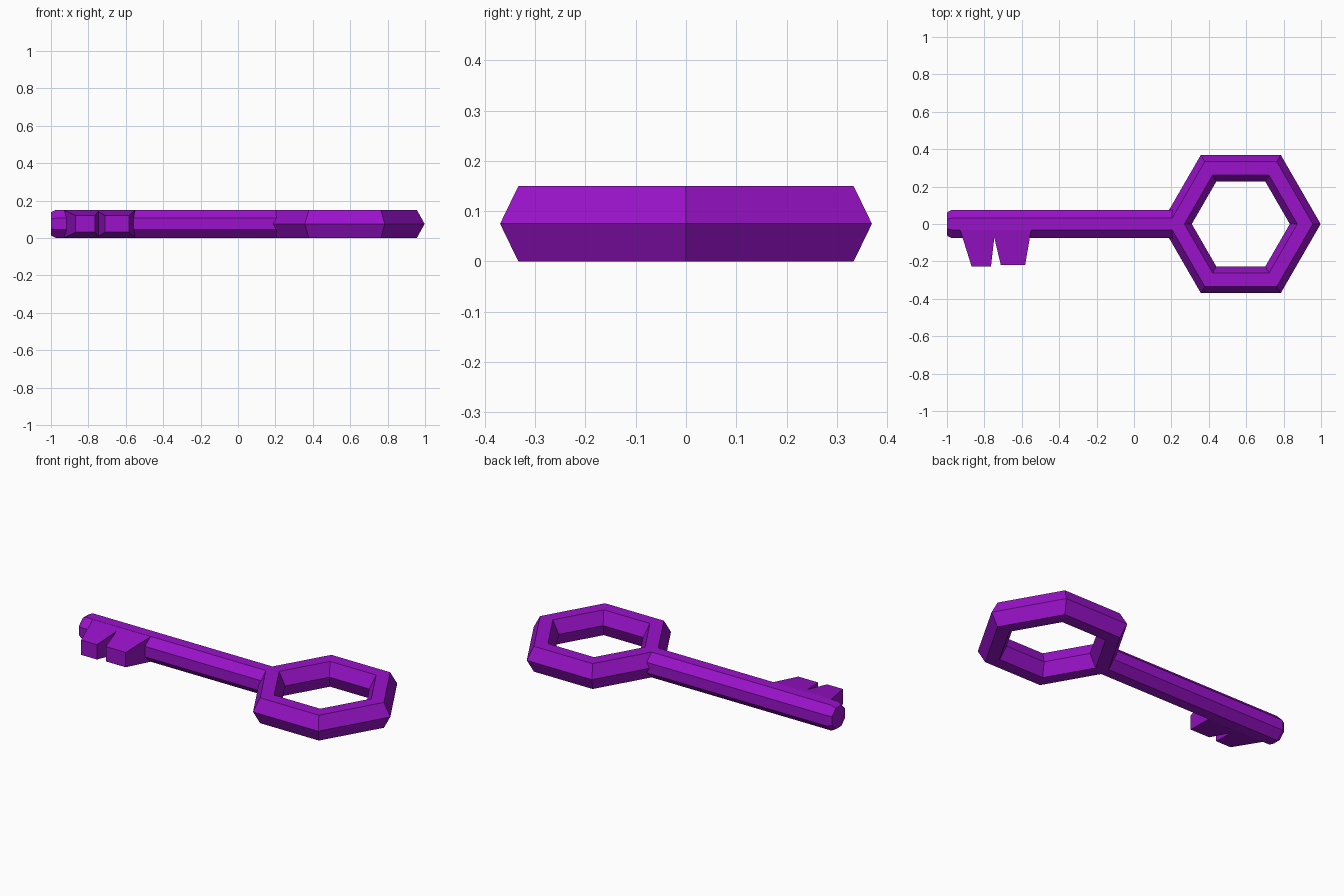
import bpy, bmesh, math

if "Cube" in bpy.data.objects:
    bpy.data.objects.remove(bpy.data.objects["Cube"])

purple = bpy.data.materials.new("purple")
purple.diffuse_color = (0.32, 0.006, 0.59, 1)
purple.use_nodes = True
purple.node_tree.nodes["Principled BSDF"].inputs["Base Color"].default_value = purple.diffuse_color
MID = 0.075  # height of the key's middle plane


def loft(name, loops, closed=False):
    """Skin a series of equal-length point loops, capped unless closed."""
    bm = bmesh.new()
    rings = [[bm.verts.new(p) for p in loop] for loop in loops]
    n = len(rings[0])
    pairs = list(zip(rings, rings[1:]))
    if closed:
        pairs.append((rings[-1], rings[0]))
    for a, b in pairs:
        for i in range(n):
            j = (i + 1) % n
            bm.faces.new((a[i], a[j], b[j], b[i]))
    if not closed:
        bm.faces.new(rings[0])
        bm.faces.new(rings[-1])
    bmesh.ops.recalc_face_normals(bm, faces=bm.faces)
    mesh = bpy.data.meshes.new(name)
    bm.to_mesh(mesh)
    bm.free()
    mesh.materials.append(purple)
    obj = bpy.data.objects.new(name, mesh)
    bpy.context.collection.objects.link(obj)
    return obj


# Six-sided bow with a six-sided cross-section
section = [(0.427, 0), (0.385, 0.075), (0.302, 0.075),
           (0.262, 0), (0.302, -0.075), (0.385, -0.075)]
loft("bow_ring", [[(0.571 + r * math.cos(k * math.pi / 3),
                    r * math.sin(k * math.pi / 3), MID + z) for r, z in section]
                  for k in range(6)], closed=True)


# Octagonal shaft with a chamfered tip
def octagon(x, half):
    r = half / math.cos(math.pi / 8)
    angles = [math.pi / 8 + k * math.pi / 4 for k in range(8)]
    return [(x, r * math.cos(a), MID + r * math.sin(a)) for a in angles]


loft("shaft", [octagon(-1.0, 0.062), octagon(-0.975, 0.075), octagon(0.22, 0.075)])


# Tapered teeth on the front side of the shaft
def rect(x0, x1, y, half):
    return [(x0, y, MID - half), (x1, y, MID - half),
            (x1, y, MID + half), (x0, y, MID + half)]


for name, base, tip, y in (("outer_tooth", (-0.93, -0.742), (-0.868, -0.765), -0.228),
                           ("inner_tooth", (-0.757, -0.55), (-0.712, -0.582), -0.22)):
    loft(name, [rect(*base, -0.031, 0.0745), rect(*tip, y, 0.044)])
